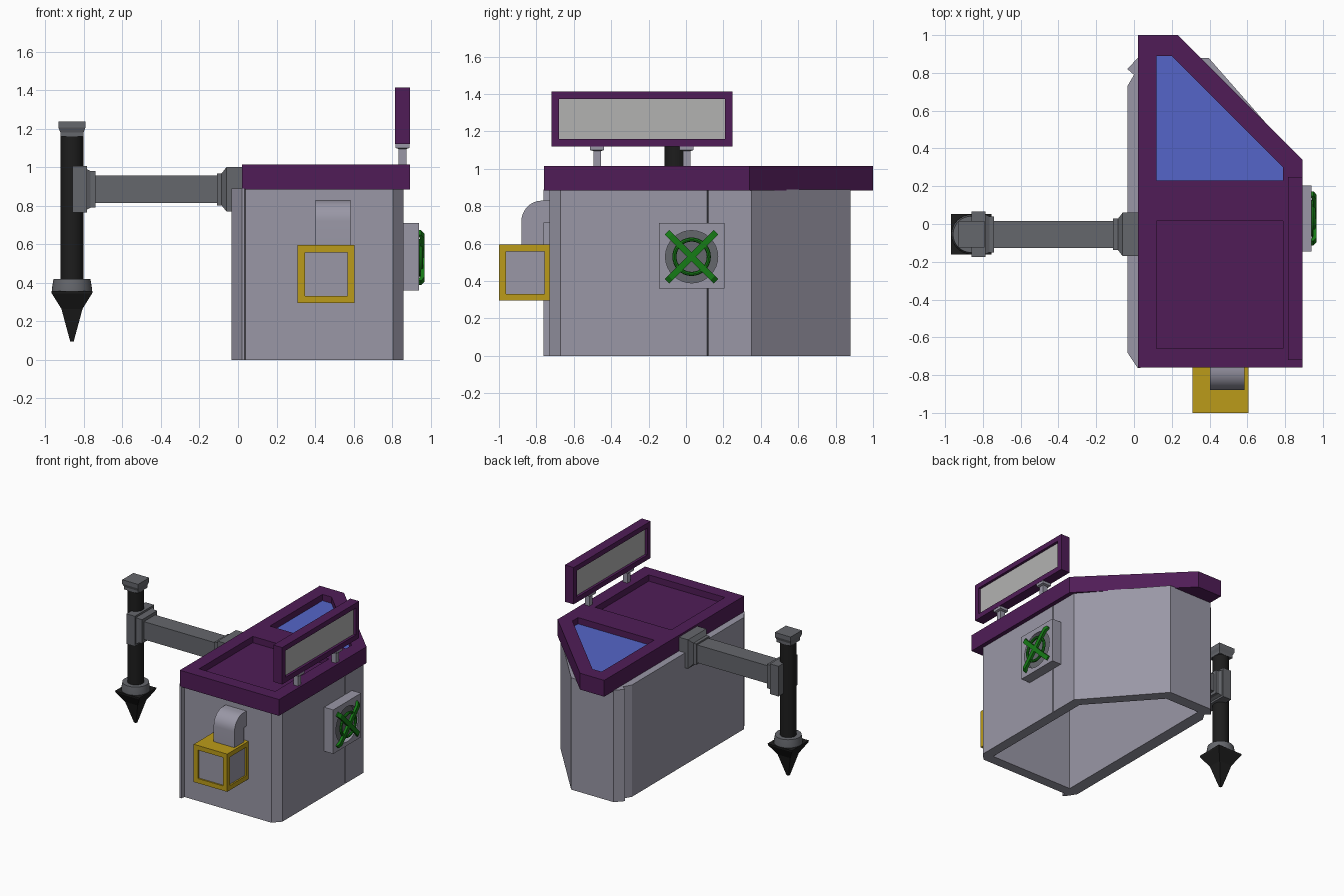
import bpy, bmesh
from math import pi, cos, sin, radians
from mathutils import Vector, Matrix

if "Cube" in bpy.data.objects:
    bpy.data.objects.remove(bpy.data.objects["Cube"])


def material(name, rgb):
    m = bpy.data.materials.new(name)
    m.diffuse_color = (*rgb, 1)
    m.use_nodes = True
    m.node_tree.nodes["Principled BSDF"].inputs["Base Color"].default_value = m.diffuse_color
    return m


WALL = material("wall_grey", (0.32, 0.31, 0.38))
PURPLE = material("purple", (0.08, 0.012, 0.095))
BLUE = material("glass_blue", (0.09, 0.13, 0.58))
GOLD = material("gold", (0.5, 0.33, 0.01))
GREEN = material("green", (0.008, 0.2, 0.008))
BLACK = material("black", (0.012, 0.012, 0.012))
STEEL = material("steel", (0.13, 0.135, 0.15))
PANEL = material("panel_grey", (0.45, 0.45, 0.44))


def place(axis, a, b, t):
    """Map 2D profile (a, b) and distance t along an axis to 3D."""
    return Vector({'x': (t, a, b), 'y': (a, t, b), 'z': (a, b, t)}[axis])


def skin(name, rings, mat, smooth=False):
    """Closed solid through rings of equal vertex count."""
    bm = bmesh.new()
    rows = [[bm.verts.new(p) for p in r] for r in rings]
    n = len(rows[0])
    for r, s in zip(rows, rows[1:]):
        for i in range(n):
            j = (i + 1) % n
            bm.faces.new((r[i], r[j], s[j], s[i]))
    bm.faces.new(rows[0])
    bm.faces.new(rows[-1])
    bmesh.ops.recalc_face_normals(bm, faces=bm.faces)
    me = bpy.data.meshes.new(name)
    bm.to_mesh(me)
    bm.free()
    ob = bpy.data.objects.new(name, me)
    bpy.context.collection.objects.link(ob)
    if mat:
        me.materials.append(mat)
    if smooth:
        bpy.ops.object.select_all(action='DESELECT')
        ob.select_set(True)
        bpy.context.view_layer.objects.active = ob
        bpy.ops.object.shade_smooth_by_angle(angle=radians(35))
    return ob


def prism(name, pts, axis, lo, hi, mat=None, smooth=False):
    return skin(name, [[place(axis, a, b, t) for a, b in pts] for t in (lo, hi)], mat, smooth)


def rect(a0, a1, b0, b1):
    return [(a0, b0), (a1, b0), (a1, b1), (a0, b1)]


def circle(a, b, r, n=32):
    return [(a + r * cos(2 * pi * i / n), b + r * sin(2 * pi * i / n)) for i in range(n)]


def box(name, x0, x1, y0, y1, z0, z1, mat=None):
    return prism(name, rect(x0, x1, y0, y1), 'z', z0, z1, mat)


def square_loft(name, axis, c, steps, mat):
    """Square sections (position, half size) along an axis."""
    return skin(name, [[place(axis, a, b, t) for a, b in rect(c[0] - h, c[0] + h, c[1] - h, c[1] + h)]
                       for t, h in steps], mat)


def cut(ob, *cutters):
    for c in cutters:
        m = ob.modifiers.new("cut", 'BOOLEAN')
        m.operation, m.solver, m.object = 'DIFFERENCE', 'EXACT', c
        c.hide_render = True
        bpy.context.view_layer.objects.active = ob
        bpy.ops.object.modifier_apply(modifier=m.name)
        bpy.data.objects.remove(c)


# Walls: hollow shell, open underneath
walls = prism("walls", [(-0.035, -0.68), (0.02, -0.763), (0.035, -0.763), (0.04, -0.73), (0.805, -0.73),
                        (0.86, -0.67), (0.86, 0.113), (0.85, 0.117), (0.86, 0.121), (0.86, 0.35),
                        (0.395, 0.88), (0.02, 0.88), (-0.035, 0.82), (0, 0.79), (-0.035, 0.73)],
              'z', 0, 0.89, WALL)
cut(walls, prism("room_cutter", [(0.06, -0.65), (0.78, -0.65), (0.78, 0.32), (0.36, 0.79), (0.06, 0.79)],
                 'z', -0.1, 0.87))

# Roof slab with a sunken tray and skylight
skylight = [(0.12, 0.23), (0.79, 0.23), (0.79, 0.30), (0.20, 0.89), (0.12, 0.89)]
roof = prism("roof", [(0.02, -0.76), (0.893, -0.76), (0.893, 0.34), (0.233, 1.0), (0.02, 1.0)],
             'z', 0.885, 1.015, PURPLE)
cut(roof, box("tray_cutter", 0.12, 0.79, -0.66, 0.015, 0.965, 1.1),
    prism("skylight_cutter", skylight, 'z', 0.955, 1.1))
prism("skylight_glass", skylight, 'z', 0.95, 0.965, BLUE)

# Roof sign on two legs
sign = box("sign_frame", 0.815, 0.893, -0.72, 0.248, 1.12, 1.413, PURPLE)
cut(sign, box("sign_cutter", 0.7, 1.0, -0.68, 0.208, 1.16, 1.373))
box("sign_panel", 0.835, 0.873, -0.685, 0.213, 1.155, 1.378, PANEL)
for i, y in enumerate((-0.475, 0.003)):
    square_loft(f"sign_leg_{i}", 'z', (0.854, y),
                [(1.0, 0.02), (1.095, 0.02), (1.1, 0.037), (1.125, 0.037)], WALL)

# Side vent with round opening
vent = box("vent_box", 0.85, 0.94, -0.145, 0.205, 0.36, 0.71, WALL)
cut(vent, prism("vent_cutter", circle(0.03, 0.53, 0.14), 'x', 0.9, 1.0))
prism("vent_back", circle(0.03, 0.53, 0.14), 'x', 0.895, 0.903, STEEL)

# Green guard: ring and crossed bent bars
bpy.ops.mesh.primitive_torus_add(major_radius=0.092, minor_radius=0.011, major_segments=32,
                                 minor_segments=8, location=(0.95, 0.03, 0.53), rotation=(0, pi / 2, 0))
ring = bpy.context.object
ring.name = "guard_ring"
ring.data.materials.append(GREEN)
bpy.ops.object.shade_smooth_by_angle(angle=radians(40))
bar = [(-0.185, 0.935), (-0.185, 0.95), (-0.16, 0.967), (0.16, 0.967), (0.185, 0.95),
       (0.185, 0.935), (0.15, 0.947), (-0.15, 0.947)]
for i, s in enumerate((1, -1)):
    ob = prism(f"guard_bar_{i}", [(x, d) for d, x in bar], 'z', -0.017, 0.017, GREEN)
    ob.data.transform(Matrix.Translation((0, 0.03, 0.53)) @ Matrix.Rotation(s * pi / 4, 4, 'X'))

# Front lantern box with inset panes
lantern = box("lantern_frame", 0.31, 0.605, -1.0, -0.73, 0.295, 0.595, GOLD)
cut(lantern, box("lantern_front_cutter", 0.347, 0.568, -1.1, -0.985, 0.332, 0.558),
    box("lantern_right_cutter", 0.59, 0.7, -0.963, -0.757, 0.332, 0.558),
    box("lantern_left_cutter", 0.2, 0.325, -0.963, -0.757, 0.332, 0.558))
box("lantern_panes", 0.322, 0.593, -0.988, -0.745, 0.325, 0.565, WALL)

# Elbow duct from the wall down to the lantern
arc = [(-0.77 + 0.11 * cos(a), 0.72 + 0.11 * sin(a)) for a in (pi - pi / 2 * i / 8 for i in range(9))]
prism("elbow_duct", [(-0.88, 0.59)] + arc + [(-0.72, 0.83), (-0.72, 0.71), (-0.763, 0.71), (-0.763, 0.59)],
      'x', 0.402, 0.585, WALL, True)

# Horizontal arm with stepped flanges
C = (-0.055, 0.885)
square_loft("arm_beam", 'x', C, [(-0.76, 0.071), (-0.08, 0.071)], STEEL)
square_loft("arm_wall_flange", 'x', C, [(-0.11, 0.083), (-0.085, 0.083), (-0.06, 0.115), (0.025, 0.115)], STEEL)
square_loft("arm_post_flange", 'x', C, [(-0.86, 0.12), (-0.785, 0.12), (-0.785, 0.105), (-0.765, 0.095),
                                        (-0.74, 0.095), (-0.74, 0.071)], STEEL)

# Hanging post with cap, collar and spike
P = (-0.862, -0.055)
prism("post", circle(*P, 0.06), 'z', 0.38, 1.17, BLACK, True)
square_loft("post_cap", 'z', P, [(1.16, 0.06), (1.18, 0.06), (1.205, 0.07), (1.238, 0.07)], STEEL)
skin("post_collar", [[Vector((x, y, z)) for x, y in circle(*P, r)]
                     for z, r in ((0.355, 0.104), (0.37, 0.104), (0.42, 0.096))], STEEL, True)
square_loft("post_spike", 'z', P, [(0.358, 0.107), (0.345, 0.105), (0.265, 0.055), (0.095, 0.009)], BLACK)
